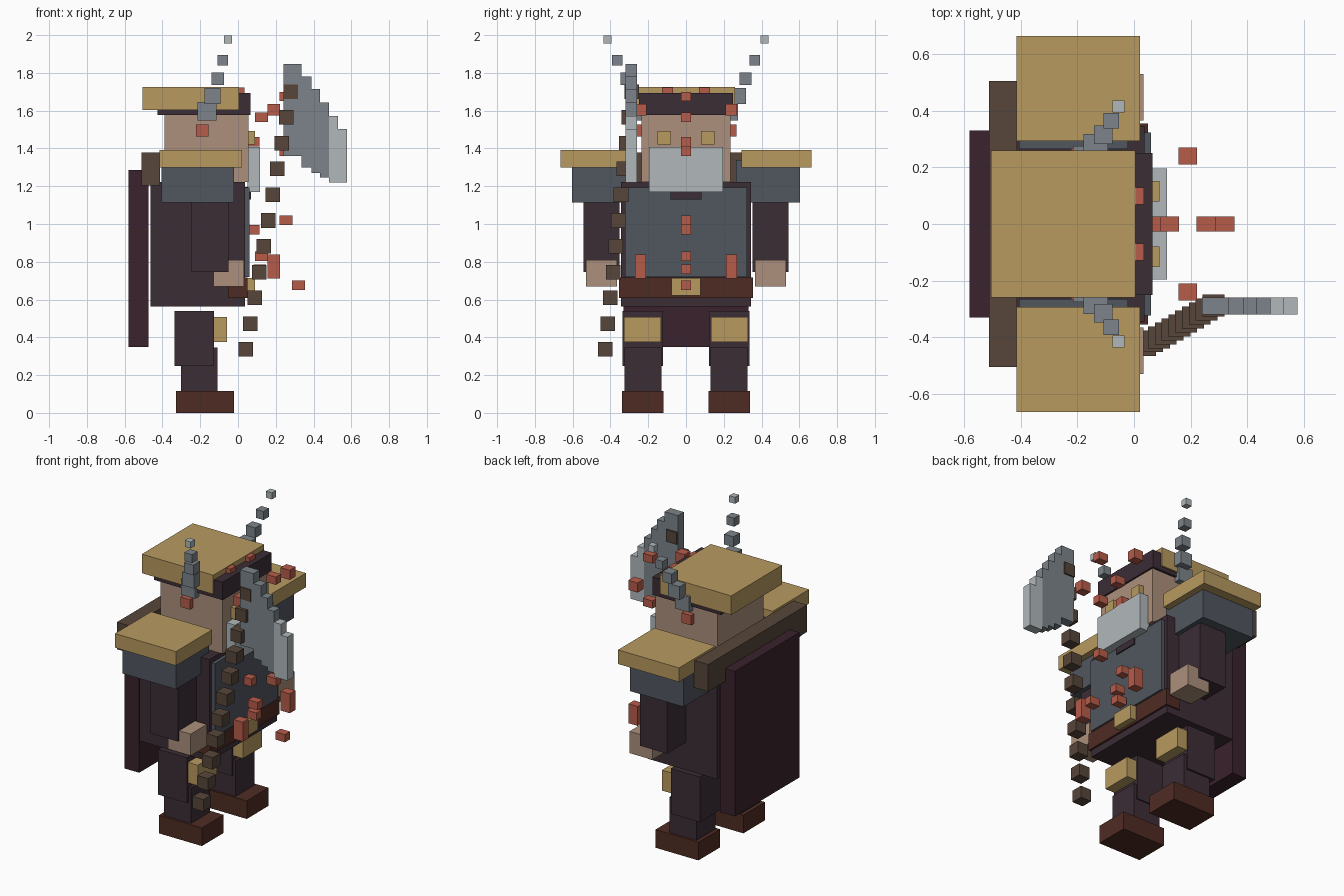
import bpy

cube = bpy.data.objects.get("Cube")
if cube:
    bpy.data.objects.remove(cube, do_unlink=True)


def material(name, hex_code):
    rgb = [int(hex_code[i:i + 2], 16) / 255 for i in (0, 2, 4)]
    lin = [c / 12.92 if c < 0.04 else ((c + 0.055) / 1.055) ** 2.4 for c in rgb]
    mat = bpy.data.materials.new(name)
    mat.use_nodes = True
    mat.diffuse_color = (*lin, 1)
    mat.node_tree.nodes["Principled BSDF"].inputs["Base Color"].default_value = (*lin, 1)
    return mat


gold = material("gold", "B89A60")
cloth = material("dark_cloth", "3C2D36")
cape_red = material("cape_maroon", "3A222C")
slate = material("slate", "515760")
steel = material("steel", "7C848A")
bright = material("bright_steel", "B1B9BB")
red = material("ember_red", "B65C4A")
skin = material("skin", "AC907C")
fur = material("brown_fur", "57463A")
leather = material("leather", "4F2B23")


def box(name, mat, x, y, z):
    """Box from (low, high) extents on each axis."""
    ext = (x, y, z)
    lo, hi = [e[0] for e in ext], [e[1] for e in ext]
    corners = [[(lo, hi)[(i >> a) & 1][a] for a in range(3)] for i in range(8)]
    faces = [(0, 2, 3, 1), (4, 5, 7, 6), (0, 1, 5, 4),
             (2, 6, 7, 3), (0, 4, 6, 2), (1, 3, 7, 5)]
    mesh = bpy.data.meshes.new(name)
    mesh.from_pydata(corners, [], faces)
    mesh.materials.append(mat)
    obj = bpy.data.objects.new(name, mesh)
    bpy.context.collection.objects.link(obj)
    return obj


def pair(name, mat, x, y, z):
    """Matching boxes on both sides of the body."""
    box(name + "_a", mat, x, y, z)
    box(name + "_b", mat, x, (-y[1], -y[0]), z)


def around(c, s):
    return (c - s / 2, c + s / 2)


def mid(half):
    return (-half, half)


# Body and clothing
box("torso", cloth, (-.463, .037), mid(.345), (.563, 1.222))
box("cape", cape_red, (-.58, -.475), mid(.33), (.348, 1.285))
box("fur_collar", fur, (-.512, -.412), mid(.505), (1.203, 1.378))
box("chest_plate", slate, (.03, .06), mid(.323), (.72, 1.192))
box("throat_clasp", cloth, (.03, .068), mid(.082), (1.13, 1.195))
box("belt", leather, (-.053, .05), mid(.354), (.608, .718))
box("buckle", gold, (.04, .09), mid(.077), (.622, .715))

# Legs
pair("boot", leather, (-.327, -.02), (.118, .34), (0, .117))
pair("shin", cloth, (-.303, -.108), (.13, .325), (.117, .345))
pair("thigh", cloth, (-.335, -.128), (.122, .337), (.247, .54))
pair("knee_guard", gold, (-.13, -.058), (.132, .328), (.375, .507))

# Arms and shoulders
pair("arm", cloth, (-.245, -.05), (.352, .543), (.745, 1.2))
pair("hand", skin, (-.13, .033), (.365, .53), (.67, .81))
pair("shoulder", slate, (-.405, -.022), (.265, .603), (1.113, 1.34))
pair("shoulder_plate", gold, (-.415, .021), (.293, .664), (1.3, 1.391))

# Head
box("head", skin, (-.388, .055), mid(.235), (1.222, 1.585))
box("helmet", cloth, (-.425, .066), mid(.25), (1.577, 1.693))
box("helmet_cap", gold, (-.505, .005), mid(.26), (1.603, 1.726))
box("beard", bright, (.05, .116), mid(.195), (1.17, 1.408))
pair("eye", gold, (.05, .09), (.08, .152), (1.42, 1.492))

# Horns as rising, shrinking cubes
horn = [(-.165, .225, 1.597, .1), (-.135, .275, 1.677, .085), (-.108, .315, 1.77, .066),
        (-.081, .365, 1.866, .055), (-.054, .415, 1.977, .042)]
for i, (x, y, z, s) in enumerate(horn):
    pair(f"horn_{i}", bright if i == 4 else steel, around(x, s), around(y, s), around(z, s))

# Floating embers along the centre line
embers = [(.125, 1.565), (.255, 1.675), (.08, 1.435), (.255, 1.385), (.08, .97),
          (.255, 1.02), (.125, .83), (.115, .76), (.32, .675)]
for i, (x, z) in enumerate(embers):
    box(f"ember_{i}", red, around(x, .068), around(0, .052), around(z, .05))

# Embers at the sides
pair("ember_high", red, around(.19, .066), around(.24, .06), around(1.605, .062))
pair("ember_low", red, around(.19, .066), around(.24, .058), around(.775, .125))
pair("ember_temple", red, around(-.19, .066), around(.24, .056), around(1.495, .064))
pair("ember_brow", red, (-.03, .035), (.068, .128), (1.66, 1.722))

# Axe handle as a leaning chain of cubes
for i in range(11):
    t = i / 10
    box(f"axe_handle_{i}", fur, around(.04 + .24 * t, .077),
        around(-.428 + .14 * t, .077), around(.336 + 1.365 * t, .077))

# Axe blade in stepped slices
edges = [.24, .335, .388, .434, .482, .53, .577]
bottoms = [1.36, 1.3, 1.27, 1.245, 1.22, 1.22]
tops = [1.847, 1.782, 1.714, 1.643, 1.572, 1.502]
for i, (low, high) in enumerate(zip(bottoms, tops)):
    box(f"axe_blade_{i}", bright if i > 3 else steel,
        (edges[i], edges[i + 1]), (-.32, -.26), (low, high))
